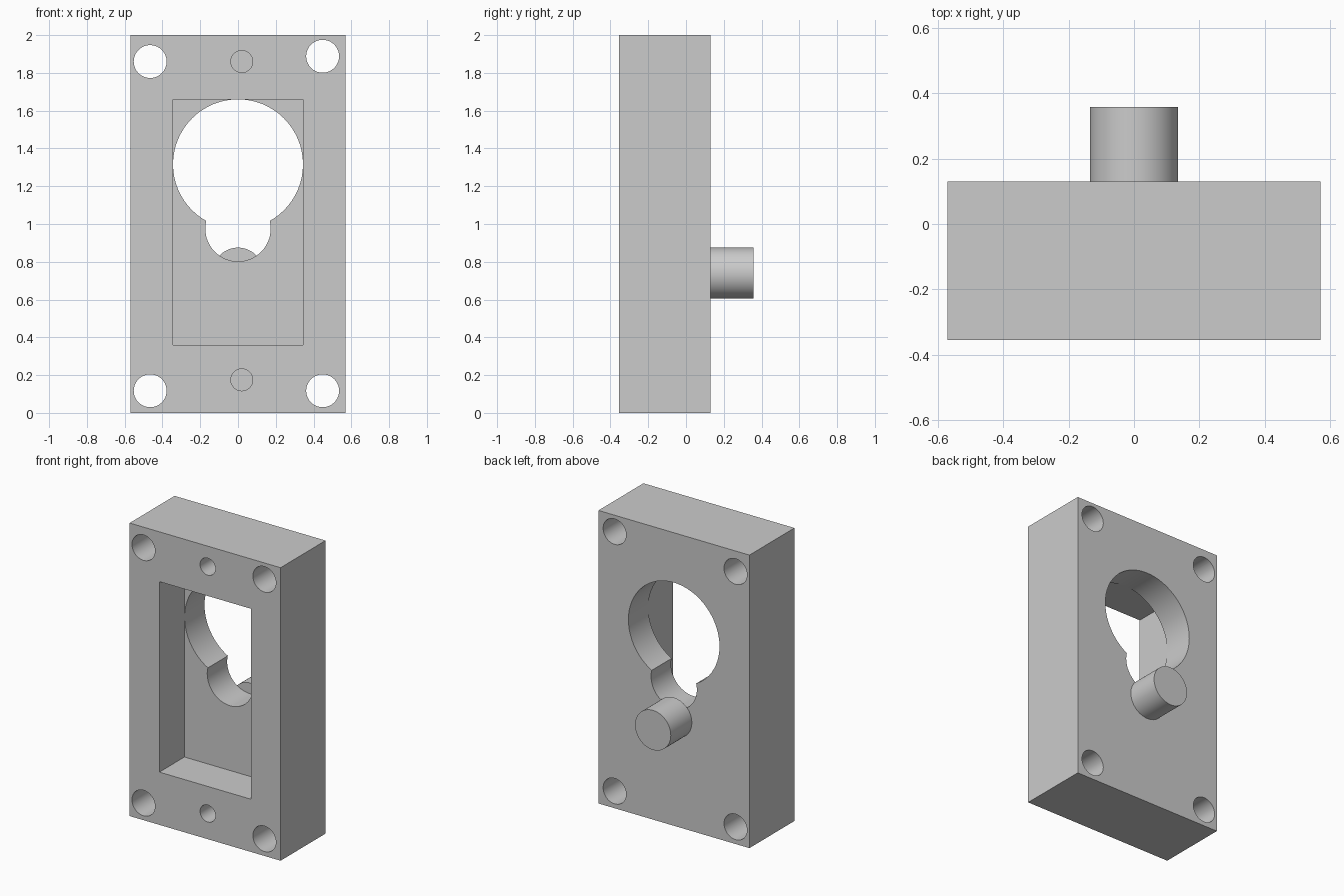
import bpy
import math

if "Cube" in bpy.data.objects:
    bpy.data.objects.remove(bpy.data.objects["Cube"], do_unlink=True)

grey = bpy.data.materials.new("plain grey")
grey.use_nodes = True
colour = (0.6, 0.6, 0.6, 1)
grey.diffuse_color = colour
grey.node_tree.nodes["Principled BSDF"].inputs["Base Color"].default_value = colour

FRONT, BACK = -0.355, 0.13
POCKET_FLOOR = -0.085
OVER = 0.05  # how far cutters reach past a face


def box(name, x0, x1, y0, y1, z0, z1):
    bpy.ops.mesh.primitive_cube_add(
        size=1, location=((x0 + x1) / 2, (y0 + y1) / 2, (z0 + z1) / 2))
    ob = bpy.context.object
    ob.name = name
    ob.scale = (x1 - x0, y1 - y0, z1 - z0)
    bpy.ops.object.transform_apply(location=False, rotation=False, scale=True)
    ob.data.materials.append(grey)
    return ob


def rod(name, x, z, radius, y0, y1):
    bpy.ops.mesh.primitive_cylinder_add(
        vertices=64, radius=radius, depth=y1 - y0,
        location=(x, (y0 + y1) / 2, z), rotation=(math.pi / 2, 0, 0))
    ob = bpy.context.object
    ob.name = name
    ob.data.materials.append(grey)
    return ob


def cut(target, cutter):
    bpy.ops.object.select_all(action='DESELECT')
    bpy.context.view_layer.objects.active = target
    target.select_set(True)
    mod = target.modifiers.new("cut", 'BOOLEAN')
    mod.operation = 'DIFFERENCE'
    mod.solver = 'EXACT'
    mod.object = cutter
    bpy.ops.object.modifier_apply(modifier=mod.name)
    bpy.data.objects.remove(cutter, do_unlink=True)


def smooth(ob):
    bpy.ops.object.select_all(action='DESELECT')
    bpy.context.view_layer.objects.active = ob
    ob.select_set(True)
    bpy.ops.object.shade_smooth_by_angle(angle=math.radians(30))


# Housing block with a rectangular pocket in the front
block = box("housing_block", -0.57, 0.57, FRONT, BACK, 0, 2)
cut(block, box("pocket_cutter", -0.345, 0.345, FRONT - OVER, POCKET_FLOOR, 0.36, 1.66))

# Keyhole opening through the back wall
for x, z, r in ((0, 1.316, 0.344), (0, 0.975, 0.173)):
    cut(block, rod("keyhole_cutter", x, z, r, POCKET_FLOOR - OVER, BACK + OVER))

# Corner mounting holes, all the way through
for x, z in ((-0.465, 1.86), (0.448, 1.888), (-0.465, 0.117), (0.448, 0.117)):
    cut(block, rod("mounting_cutter", x, z, 0.087, FRONT - OVER, BACK + OVER))

# Blind screw holes in the front
for z in (1.86, 0.175):
    cut(block, rod("screw_cutter", 0.02, z, 0.058, FRONT - OVER, POCKET_FLOOR))
smooth(block)

# Peg on the back
smooth(rod("back_peg", 0, 0.74, 0.135, BACK, 0.357))
